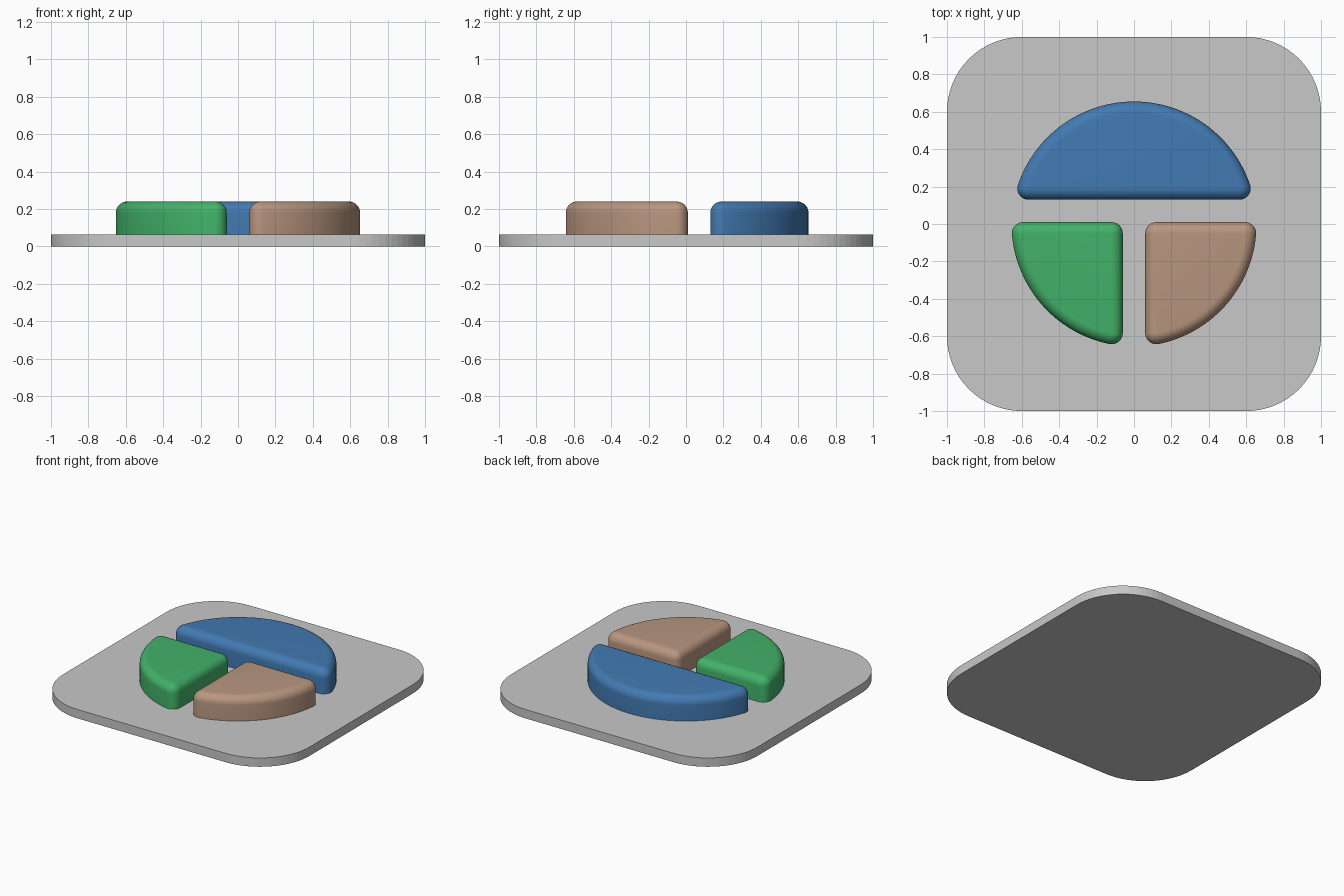
import bpy, bmesh, math

if "Cube" in bpy.data.objects:
    bpy.data.objects.remove(bpy.data.objects["Cube"])

PLATE_TOP, PAD_TOP = 0.065, 0.24
R, ROUND = 0.655, 0.06        # pad circle radius, edge rounding
RI = R - ROUND


def srgb(*c):
    return [((v / 255 + 0.055) / 1.055) ** 2.4 for v in c] + [1.0]


def material(name, rgb):
    m = bpy.data.materials.new(name)
    m.diffuse_color = srgb(*rgb)
    m.use_nodes = True
    m.node_tree.nodes["Principled BSDF"].inputs["Base Color"].default_value = m.diffuse_color
    return m


def loft(name, rings, mat, smooth):
    """Skin a stack of closed rings and cap both ends."""
    bm = bmesh.new()
    rows = [[bm.verts.new(p) for p in ring] for ring in rings]
    n = len(rows[0])
    for a, b in zip(rows, rows[1:]):
        for i in range(n):
            j = (i + 1) % n
            bm.faces.new((a[i], a[j], b[j], b[i]))
    bm.faces.new(rows[0][::-1])
    bm.faces.new(rows[-1])
    bmesh.ops.remove_doubles(bm, verts=bm.verts[:], dist=1e-5)
    bmesh.ops.recalc_face_normals(bm, faces=bm.faces[:])
    me = bpy.data.meshes.new(name)
    bm.to_mesh(me)
    bm.free()
    me.materials.append(mat)
    ob = bpy.data.objects.new(name, me)
    bpy.context.collection.objects.link(ob)
    if smooth:
        bpy.ops.object.select_all(action='DESELECT')
        ob.select_set(True)
        bpy.context.view_layer.objects.active = ob
        bpy.ops.object.shade_smooth_by_angle(angle=math.radians(40))


def fan(x, y, a0, a1, steps=10):
    """Corner point repeated with normals turning from a0 to a1."""
    return [(x, y, a0 + (a1 - a0) * i / steps) for i in range(steps + 1)]


def arc(a0, a1, steps=48):
    angs = [a0 + (a1 - a0) * i / steps for i in range(steps + 1)]
    return [(RI * math.cos(a), RI * math.sin(a), a) for a in angs]


def pad(name, outline, mat, flip=1):
    """Raised pad: inner outline swept outward with a rounded top edge."""
    levels = [(ROUND, PLATE_TOP - 0.002)]
    for i in range(9):
        t = math.pi / 2 * i / 8
        levels.append((ROUND * math.cos(t), PAD_TOP - ROUND + ROUND * math.sin(t)))
    rings = [[(flip * (x + s * math.cos(a)), y + s * math.sin(a), z)
              for x, y, a in outline] for s, z in levels]
    loft(name, rings, mat, True)


grey = material("light grey", (200, 200, 200))
blue = material("blue", (66, 122, 178))
green = material("green", (66, 178, 105))
brown = material("tan brown", (184, 150, 127))

# base plate with rounded corners
corner = 0.4
plate = []
for k, (sx, sy) in enumerate(((1, 1), (-1, 1), (-1, -1), (1, -1))):
    for i in range(17):
        a = math.pi / 2 * (k + i / 16)
        plate.append((sx * (1 - corner) + corner * math.cos(a),
                      sy * (1 - corner) + corner * math.sin(a)))
loft("base_plate", [[(x, y, z) for x, y in plate] for z in (0, PLATE_TOP)], grey, False)

# back pad: circle segment
pi = math.pi
yb = 0.13 + ROUND
a = math.asin(yb / RI)
xb = RI * math.cos(a)
pad("back_pad", arc(a, pi - a) + fan(-xb, yb, pi - a, 1.5 * pi)
    + fan(xb, yb, 1.5 * pi, 2 * pi + a), blue)

# front pads: mirrored quarter circles
xi, yi = 0.06 + ROUND, 0.01 - ROUND
s, e = -math.acos(xi / RI), math.asin(yi / RI)
quarter = (arc(s, e) + fan(RI * math.cos(e), yi, e, pi / 2)
           + fan(xi, yi, pi / 2, pi)
           + fan(xi, RI * math.sin(s), pi, 2 * pi + s))
pad("front_right_pad", quarter, brown)
pad("front_left_pad", quarter, green, -1)
